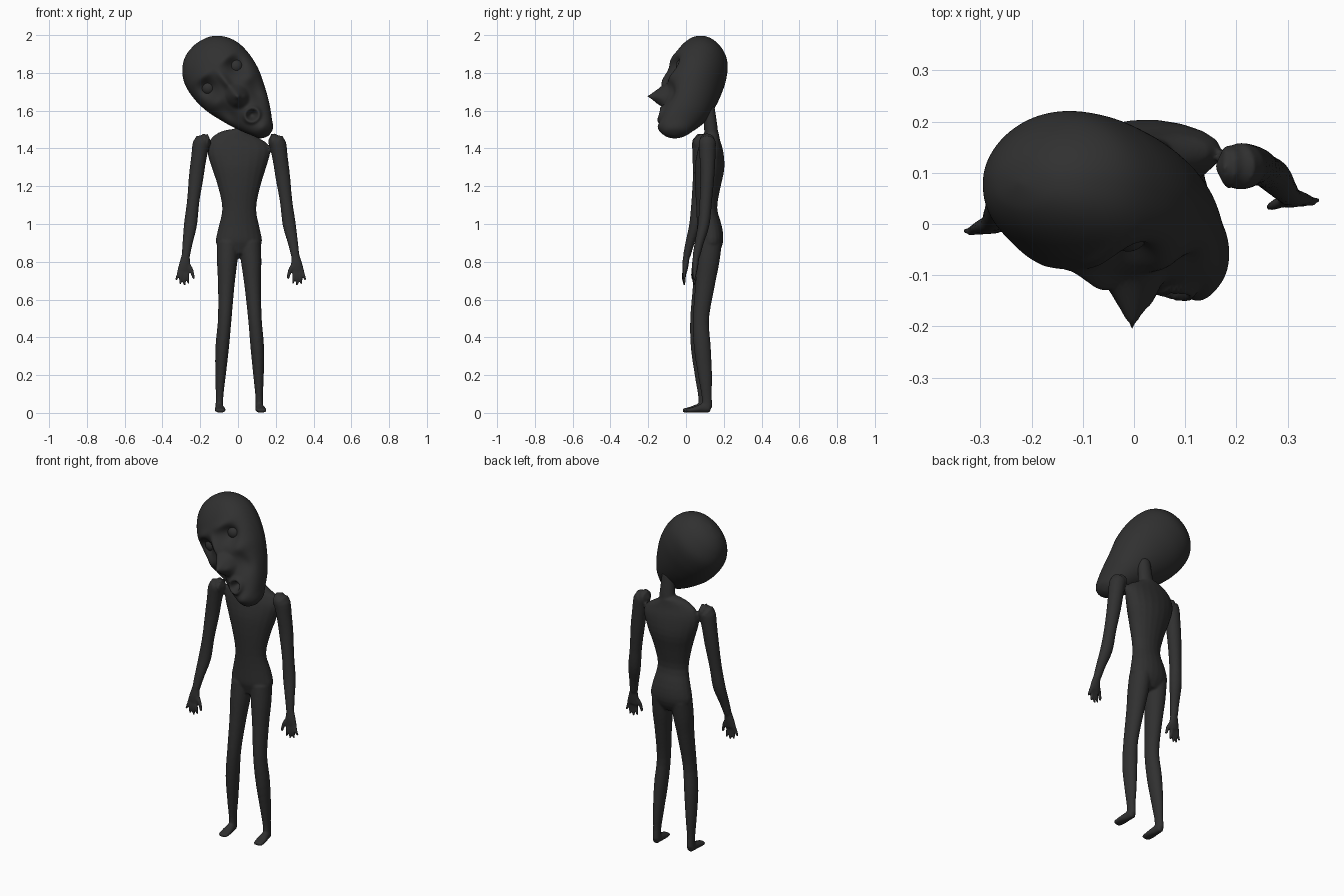
import bpy, bmesh, math
from mathutils import Vector, Matrix

cube = bpy.data.objects.get("Cube")
if cube:
    bpy.data.objects.remove(cube, do_unlink=True)

skin = bpy.data.materials.new("charcoal_skin")
skin.use_nodes = True
COLOR = (0.03, 0.03, 0.03, 1)
skin.diffuse_color = COLOR
skin.node_tree.nodes["Principled BSDF"].inputs["Base Color"].default_value = COLOR


def sample(rows, s):
    """Smooth interpolation through rows of numbers, s from 0 to 1."""
    f = s * (len(rows) - 1)
    i = min(int(f), len(rows) - 2)
    t = f - i
    pick = lambda k: rows[max(0, min(len(rows) - 1, k))]
    a, b, c, d = pick(i - 1), pick(i), pick(i + 1), pick(i + 2)
    return [q + 0.5 * t * (r - p + t * (2*p - 5*q + 4*r - w + t * (3*(q - r) + w - p)))
            for p, q, r, w in zip(a, b, c, d)]


def tube(bm, rows, steps=24, sides=20):
    """Closed oval tube through rows of (x, y, z, width radius, depth radius)."""
    rings = []
    for k in range(steps + 1):
        s = k / steps
        x, y, z, rx, ry = sample(rows, s)
        ahead = Vector(sample(rows, min(1, s + 0.01))[:3])
        behind = Vector(sample(rows, max(0, s - 0.01))[:3])
        along = (ahead - behind).normalized()
        side = (Vector((1, 0, 0)) - along * along.x).normalized()
        deep = along.cross(side)
        mid = Vector((x, y, z))
        rings.append([bm.verts.new(mid + side * rx * math.cos(a) + deep * ry * math.sin(a))
                      for a in (math.tau * j / sides for j in range(sides))])
        if k in (0, steps):
            pole = bm.verts.new(mid + along * min(rx, ry) * (0.5 if k else -0.5))
            for j in range(sides):
                pair = [rings[-1][j], rings[-1][(j + 1) % sides]]
                bm.faces.new((pair if k else pair[::-1]) + [pole])
    for lo, hi in zip(rings, rings[1:]):
        for j in range(sides):
            n = (j + 1) % sides
            bm.faces.new((lo[j], lo[n], hi[n], hi[j]))


def finish(name, bm, matrix):
    bmesh.ops.recalc_face_normals(bm, faces=bm.faces)
    mesh = bpy.data.meshes.new(name)
    bm.to_mesh(mesh)
    bm.free()
    mesh.materials.append(skin)
    mesh.shade_smooth()
    obj = bpy.data.objects.new(name, mesh)
    bpy.context.collection.objects.link(obj)
    obj.matrix_world = matrix
    return obj


# Body: torso, neck, limbs and hands fused into one skin
bm = bmesh.new()
tube(bm, [(0, .005, .84, .085, .045), (0, .012, .90, .122, .068), (0, .01, .97, .112, .068),
          (0, -.005, 1.08, .09, .055), (0, 0, 1.2, .113, .068), (0, .01, 1.3, .145, .078),
          (0, .015, 1.39, .168, .066), (.005, .018, 1.45, .14, .046), (.012, .02, 1.49, .06, .036)])
tube(bm, [(.015, .015, 1.42, .06, .04), (.025, .015, 1.5, .045, .036), (.025, 0, 1.62, .036, .034)])
for m in (-1, 1):
    # leg and foot
    tube(bm, [(m*.058, .008, .90, .058, .062), (m*.064, -.004, .80, .054, .06),
              (m*.07, -.02, .68, .044, .052), (m*.08, -.043, .5, .036, .043),
              (m*.093, -.037, .35, .036, .045), (m*.101, -.023, .2, .028, .037),
              (m*.105, -.015, .09, .02, .027), (m*.106, -.012, .03, .021, .028)])
    tube(bm, [(m*.106, .0, .024, .02, .022), (m*.107, -.04, .024, .024, .024),
              (m*.108, -.08, .017, .03, .016), (m*.11, -.12, .012, .026, .011)], 12)
    # arm
    tube(bm, [(m*.17, -.018, 1.435, .04, .044), (m*.2, -.02, 1.43, .046, .046),
              (m*.216, -.02, 1.35, .041, .042), (m*.23, -.022, 1.25, .039, .037),
              (m*.247, -.032, 1.12, .033, .033), (m*.262, -.044, 1.0, .035, .031),
              (m*.28, -.07, .9, .027, .024), (m*.291, -.086, .83, .022, .02)])
    # palm, fingers and thumb
    tube(bm, [(m*.291, -.086, .84, .02, .017), (m*.297, -.092, .79, .03, .017),
              (m*.302, -.095, .75, .036, .013)], 8)
    for x, z in ((.277, .685), (.299, .675), (.322, .682), (.345, .704)):
        root = .302 + (x - .302) * .5
        tube(bm, [(m*root, -.094, .76, .01, .01), (m*(root + x)/2, -.1, .725, .0095, .01),
                  (m*x, -.098, z, .006, .007)], 8, 10)
    tube(bm, [(m*.285, -.092, .79, .013, .012), (m*.262, -.1, .755, .011, .011),
              (m*.25, -.104, .71, .007, .008)], 8, 10)
body = finish("body", bm, Matrix.Translation((.006, .115, 0)) @ Matrix.Rotation(math.radians(5), 4, "Z"))
fuse = body.modifiers.new("fuse", "REMESH")
fuse.mode = "VOXEL"
fuse.voxel_size = 0.006
fuse.use_smooth_shade = True
soften = body.modifiers.new("soften", "SMOOTH")
soften.factor = 0.5
soften.iterations = 5

# Head: oval rings from chin to crown as (half width, front, back)
HEAD = [(0, -.06, -.06), (.042, -.115, 0), (.07, -.138, .05), (.108, -.13, .11),
        (.145, -.115, .155), (.177, -.105, .19), (.188, -.095, .215), (.177, -.068, .218),
        (.138, -.025, .185), (.078, .025, .135), (0, .08, .08)]


def bump(x, z, cx, cz, rx, rz):
    return math.exp(-((x - cx) / rx) ** 2 - ((z - cz) / rz) ** 2)


def face_relief(x, z):
    """Forward (negative) or inward (positive) shift of the face surface."""
    ax = abs(x)
    d = .05 * bump(ax, z, .092, .085, .045, .045)            # eye sockets
    d -= .014 * bump(ax, z, .075, .15, .06, .025)            # brows
    d += .024 * bump(ax, z, .09, -.09, .035, .06)            # hollow cheeks
    d -= .012 * bump(ax, z, .115, -.005, .04, .03)           # cheekbones
    d -= .028 * bump(x, z, 0, .05, .02, .07)                 # nose bridge
    cone = max(0, 1 - math.hypot(x, (z + .045) * .85) / .062)
    d -= .092 * cone ** 1.2                                  # nose
    d -= .012 * bump(ax, z, .03, -.07, .014, .016)           # nostrils
    r = math.hypot(x, (z + .17) * 1.1)
    d -= .02 * math.exp(-((r - .038) / .013) ** 2)           # lips
    d += .04 * math.exp(-(r / .024) ** 2)                    # open mouth
    d -= .012 * bump(x, z, 0, -.255, .04, .025)              # chin
    return d


bm = bmesh.new()
SIDES, ROWS = 128, 110
rings = []
for k in range(ROWS + 1):
    t = k / ROWS
    z = -.31 * math.cos(math.pi * t)
    half, front, back = sample(HEAD, t)
    ring = []
    for j in range(SIDES):
        a = math.tau * j / SIDES
        c, s = math.cos(a), math.sin(a)
        x = half * c
        reach = abs(s) ** (.85 if s < 0 else 1)
        y = (front + back) / 2 + (back - front) / 2 * math.copysign(reach, s)
        if s < 0:
            y += face_relief(x, z) * min(1, -s * 2.2)
        ring.append(bm.verts.new((x, y, z)))
    rings.append(ring)
for lo, hi in zip(rings, rings[1:]):
    for j in range(SIDES):
        n = (j + 1) % SIDES
        bm.faces.new((lo[j], lo[n], hi[n], hi[j]))
bmesh.ops.remove_doubles(bm, verts=bm.verts, dist=1e-5)
tilt = Matrix.Translation((-.031, 0, 1.711)) @ Matrix.Rotation(math.radians(-38.3), 4, "Y")
finish("head", bm, tilt)

# Eyeballs set back in the sockets
for m, side in ((-1, "right"), (1, "left")):
    bm = bmesh.new()
    bmesh.ops.create_uvsphere(bm, u_segments=32, v_segments=20, radius=.04,
                              matrix=Matrix.Translation((m * .092, -.014, .085)))
    finish(side + "_eyeball", bm, tilt)
